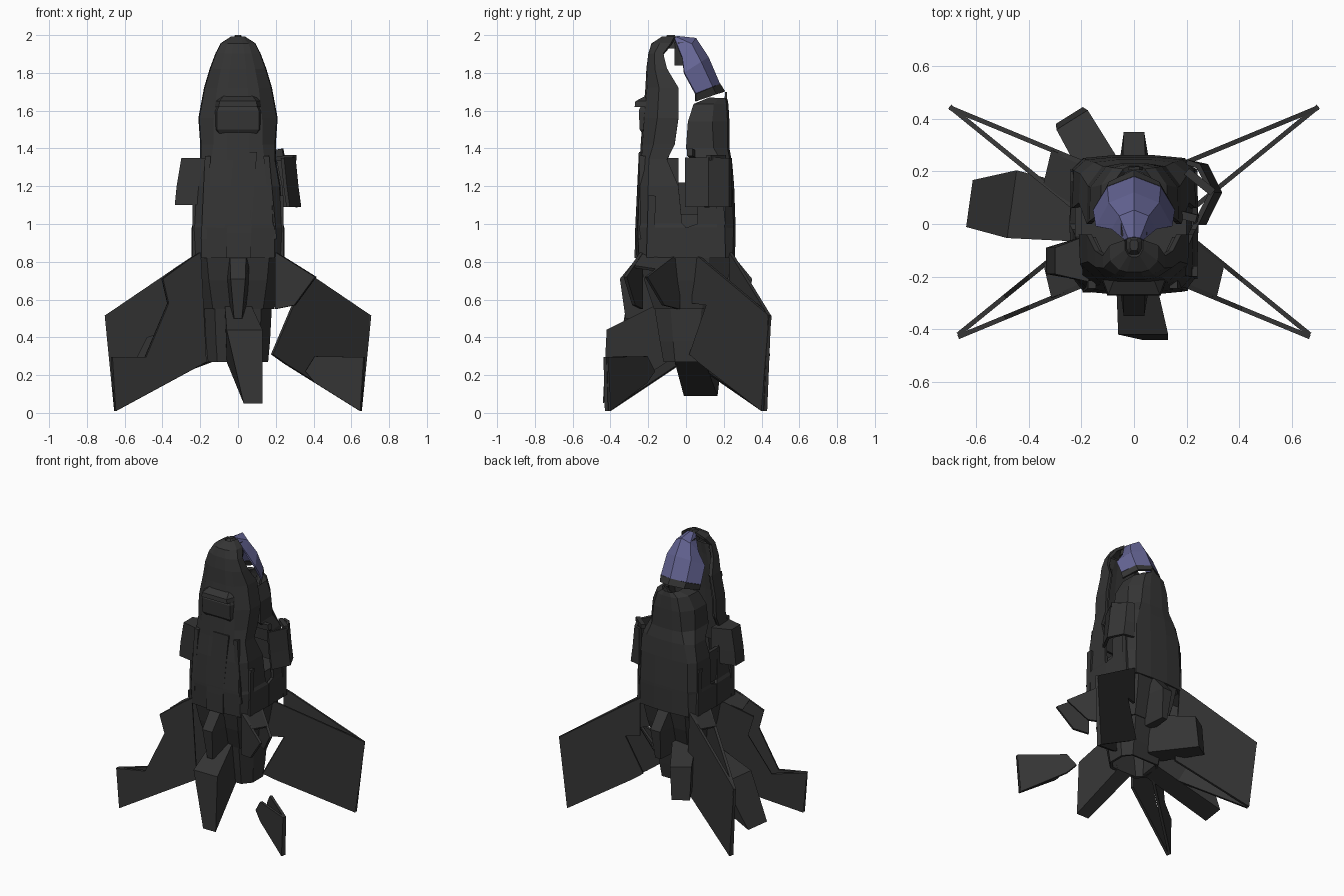
import bpy, bmesh, math
from mathutils import Vector, Matrix

if "Cube" in bpy.data.objects:
    bpy.data.objects.remove(bpy.data.objects["Cube"])


def material(name, col):
    m = bpy.data.materials.new(name)
    m.diffuse_color = (*col, 1)
    m.use_nodes = True
    m.node_tree.nodes["Principled BSDF"].inputs["Base Color"].default_value = m.diffuse_color
    return m


DARK = material("charred_metal", (0.035, 0.035, 0.035))
GLASS = material("blue_glass", (0.13, 0.13, 0.30))


def make(name, verts, faces, thick=0, mat=DARK):
    me = bpy.data.meshes.new(name)
    me.from_pydata([tuple(v) for v in verts], [], faces)
    bm = bmesh.new()
    bm.from_mesh(me)
    bmesh.ops.recalc_face_normals(bm, faces=bm.faces)
    bm.to_mesh(me)
    bm.free()
    ob = bpy.data.objects.new(name, me)
    bpy.context.collection.objects.link(ob)
    me.materials.append(mat)
    if thick:
        s = ob.modifiers.new("thickness", 'SOLIDIFY')
        s.thickness, s.offset = thick, 0
    return ob


def loft(name, rings, closed=True, caps=True, thick=0, mat=DARK):
    n = len(rings[0])
    verts = [v for r in rings for v in r]
    faces = []
    for i in range(len(rings) - 1):
        for j in range(n if closed else n - 1):
            k = (j + 1) % n
            faces.append((i*n + j, i*n + k, i*n + n + k, i*n + n + j))
    if closed and caps:
        faces += [tuple(range(n)), tuple(range(len(verts) - n, len(verts)))]
    return make(name, verts, faces, thick, mat)


def plate(name, pts, thick):
    return make(name, pts, [tuple(range(len(pts)))], thick)


def half_ring(z, w, f, e):
    # faceted half section from one broken edge round the face to the other; boxier low down
    b = max(0, min(1, (1.5 - z) / .3))
    right = [(w, e), (w*.98, e + (f - e)*(.6 + .15*b)), (w*(.62 + .18*b), f*.96), (w*.3, f)]
    return [(x, y, z) for x, y in right] + [(-x, y, z) for x, y in reversed(right)]


# Hull: front and rear armour shells, split open along the sides
FRONT = [(.82, .235, -.25, .0), (.98, .235, -.258, .0), (1.0, .225, -.258, -.02),
         (1.2, .215, -.248, -.04), (1.34, .19, -.235, -.1), (1.42, .19, -.23, -.06),
         (1.56, .2, -.22, -.04), (1.72, .17, -.205, -.04), (1.82, .14, -.2, -.1),
         (1.9, .11, -.19, -.12), (1.95, .085, -.175, -.08), (1.985, .03, -.12, -.06)]
REAR = [(.82, .235, .25, .0), (.98, .235, .252, .0), (1.0, .23, .252, .06), (1.2, .225, .245, .06),
        (1.32, .2, .235, .08), (1.4, .17, .22, .0), (1.54, .16, .22, .01),
        (1.63, .12, .215, .04), (1.66, .06, .21, .12)]
loft("front_shell", [half_ring(*r) for r in FRONT], False, thick=.02)
loft("rear_shell", [half_ring(*r) for r in REAR], False, thick=.02)
plate("rear_spike", [(-.04, .21, 1.64), (.04, .21, 1.64), (.02, .212, 1.7)], .012)

# Torn cabin lining and deck
loft("front_lining", [half_ring(z, w*.9, f*.7, e - .01) for z, w, f, e in FRONT[3:-2]], False, thick=.015)
loft("rear_lining", [half_ring(z, w*.85, f*.65, e + .02) for z, w, f, e in REAR[3:-1]], False, thick=.015)


def octagon(z, w, d):
    return [(w*a, d*b, z) for a, b in ((1, .5), (.7, 1), (-.7, 1), (-1, .5),
                                     (-1, -.5), (-.7, -1), (.7, -1), (1, -.5))]


loft("cabin_deck", [octagon(.96, .22, .23), octagon(1.05, .2, .2)])
loft("far_wall", [[(-.225, -.12, z), (-.225, .12, z), (-.2, .1, z), (-.2, -.1, z)] for z in (1.0, 1.22)])

# Tail hull and hollow engine
loft("tail_hull", [octagon(.84, .238, .25), octagon(.7, .22, .22), octagon(.55, .19, .17)])
loft("engine_bell", [octagon(.57, .17, .16), octagon(.38, .16, .13), octagon(.27, .15, .11)],
     caps=False, thick=.02)


# Wings: two thin panels meeting at the tip, with a cap closing the top of the root
def wing(name, outline, sx, sy, cap=True):
    def at(x, z, root):
        t = (x - .2) / .49
        return (sx*x, sy*(root + (.438 - root)*t), z)
    for part, root in (("outer", .235), ("inner", .04)):
        plate(f"{name}_{part}_panel", [at(x, z, root) for x, z in outline], .018)
    if cap:
        plate(f"{name}_root_cap", [at(.2, .84, .235), at(.31, .775, .235),
                                   at(.34, .755, .04), at(.2, .84, .04)], .015)


whole = [(.2, .85), (.25, .82), (.70, .515), (.65, .01), (.17, .28)]
holed = [(.2, .85), (.25, .82), (.70, .515), (.65, .01), (.25, .26), (.18, .31), (.29, .57), (.2, .58)]
torn = [(.2, .85), (.25, .82), (.4, .71), (.37, .58), (.49, .295), (.668, .295), (.65, .01), (.17, .27)]
stub = [(.2, .85), (.25, .82), (.41, .72), (.3, .57), (.2, .55)]
tip = [(.36, .22), (.41, .3), (.668, .295), (.65, .01), (.41, .16)]
wing("rear_right_wing", holed, 1, 1, False)
wing("rear_left_wing", whole, -1, 1)
wing("front_left_wing", torn, -1, -1)
wing("front_right_wing_stub", stub, 1, -1)
wing("loose_wing_tip", tip, 1, -1, False)


# Tail flaps splayed out at the base: tapered blocks pointing along an angle
def flap(name, angle, root, end):
    rot = Matrix.Rotation(math.radians(angle), 3, 'Z')

    def ring(r_top, r_bot, t0, t1, b0, b1, top, bot):
        return [rot @ Vector(p) for p in ((r_top, t0, top), (r_top, t1, top),
                                          (r_bot, b1, bot), (r_bot, b0, bot))]
    loft(name, [ring(*root), ring(*end)])


flap("front_flap", -90, (.16, .10, -.07, .07, -.06, .06, .57, .27), (.42, .44, -.06, .13, .03, .13, .44, .05))
flap("left_flap", 172, (.14, .12, -.1, .09, -.08, .08, .52, .28), (.47, .63, -.14, .12, -.08, .1, .4, .09))
flap("rear_left_flap", 122, (.14, .12, -.08, .08, -.07, .07, .6, .32), (.46, .48, -.08, .06, -.07, .05, .53, .3))

# Small keel fins front and back
for sy, nm in ((-1, "front_keel"), (1, "rear_keel")):
    loft(nm, [[(w*s, sy*y, z) for s, y in ((-1, .16), (1, .16), (.6, yo), (-.6, yo))]
              for z, w, yo in ((.82, .07, .26), (.71, .065, .35), (.5, .035, .32))])

# Raised armour on the front: centre strip, recessed panel edges, visor
loft("centre_strip", [[(a, y, z), (b, y, z), (b, -.2, z), (a, -.2, z)] for z, a, b, y in
                      ((.82, -.06, .07, -.272), (.95, -.06, .07, -.27), (1.38, -.02, .1, -.25))])


def bar(name, p, q, w=.015, d=.015):
    p, q = Vector(p), Vector(q)
    side = (q - p).cross(Vector((0, 1, .01))).normalized() * w
    up = (q - p).cross(side).normalized() * d
    loft(name, [[c + side + up, c - side + up, c - side - up, c + up*-1 + side] for c in (p, q)])


bar("left_panel_edge", (-.18, -.245, .92), (-.16, -.23, 1.36))
bar("right_panel_edge", (.19, -.24, .92), (.15, -.23, 1.36))
loft("visor", [[(-w, -.19, z), (-w*.85, y, z), (w*.85, y, z), (w, -.19, z)] for z, w, y in
               ((1.47, .11, -.225), (1.5, .13, -.245), (1.6, .13, -.25), (1.64, .11, -.23))])
loft("visor_brow", [[(-w, -.18, z), (-w*.75, y, z), (w*.75, y, z), (w, -.18, z)] for z, w, y in
                    ((1.62, .135, -.272), (1.65, .13, -.268), (1.68, .1, -.21))])

# Corner rails down the lower hull
for sx in (-1, 1):
    for sy in (-1, 1):
        bar(f"corner_rail_{sx}_{sy}", (sx*.225, sy*.19, .82), (sx*.225, sy*.18, 1.15), .017, .02)

# Shoulders: solid pod on the front left, hollow broken one at the rear right
loft("left_shoulder", [[(-.17, -.22, z), (-o, -.19, z), (-o, -.09, z), (-.17, -.04, z)]
                       for z, o in ((1.1, .335), (1.2, .325), (1.35, .3))])
loft("right_shoulder", [[(.2, .235, z), (o - .05, .22, z), (o, .12, z), (o - .06, 0, z)]
                        for z, o in ((1.09, .325), (1.2, .31), (1.35, .295))], False, thick=.02)
bar("shoulder_crossbar", (.2, .2, 1.35), (.3, .12, 1.35))
bar("shoulder_spike", (.12, .05, 1.36), (.24, .02, 1.38), .02)


# Blue cockpit glass hanging from the nose, with a dark broken lower rim
def arch(sp, ed):
    mid = (ed[0]*.65, sp[0]*.7 + ed[1]*.3, sp[1]*.7 + ed[2]*.3)
    return [ed, mid, (0, *sp), (-mid[0], *mid[1:]), (-ed[0], *ed[1:])]


rows = [((-.05, 1.99), (.03, -.06, 1.98)), ((.05, 1.98), (.08, -.02, 1.88)),
        ((.115, 1.88), (.14, -.01, 1.8)), ((.175, 1.74), (.15, .05, 1.69))]
loft("cockpit_glass", [arch(*r) for r in rows], False, thick=.012, mat=GLASS)
loft("cockpit_rim", [arch((.175, 1.74), (.15, .05, 1.69)), arch((.2, 1.7), (.14, .05, 1.65))],
     False, thick=.015)

# Nose cap and fittings
loft("nose_cap", [octagon(1.93, .04, .04), octagon(1.98, .03, .035), octagon(2.0, .015, .02)]).location.y = -.08
loft("nose_fitting", [octagon(1.84, .04, .04), octagon(1.96, .05, .04)]).location.y = -.02
